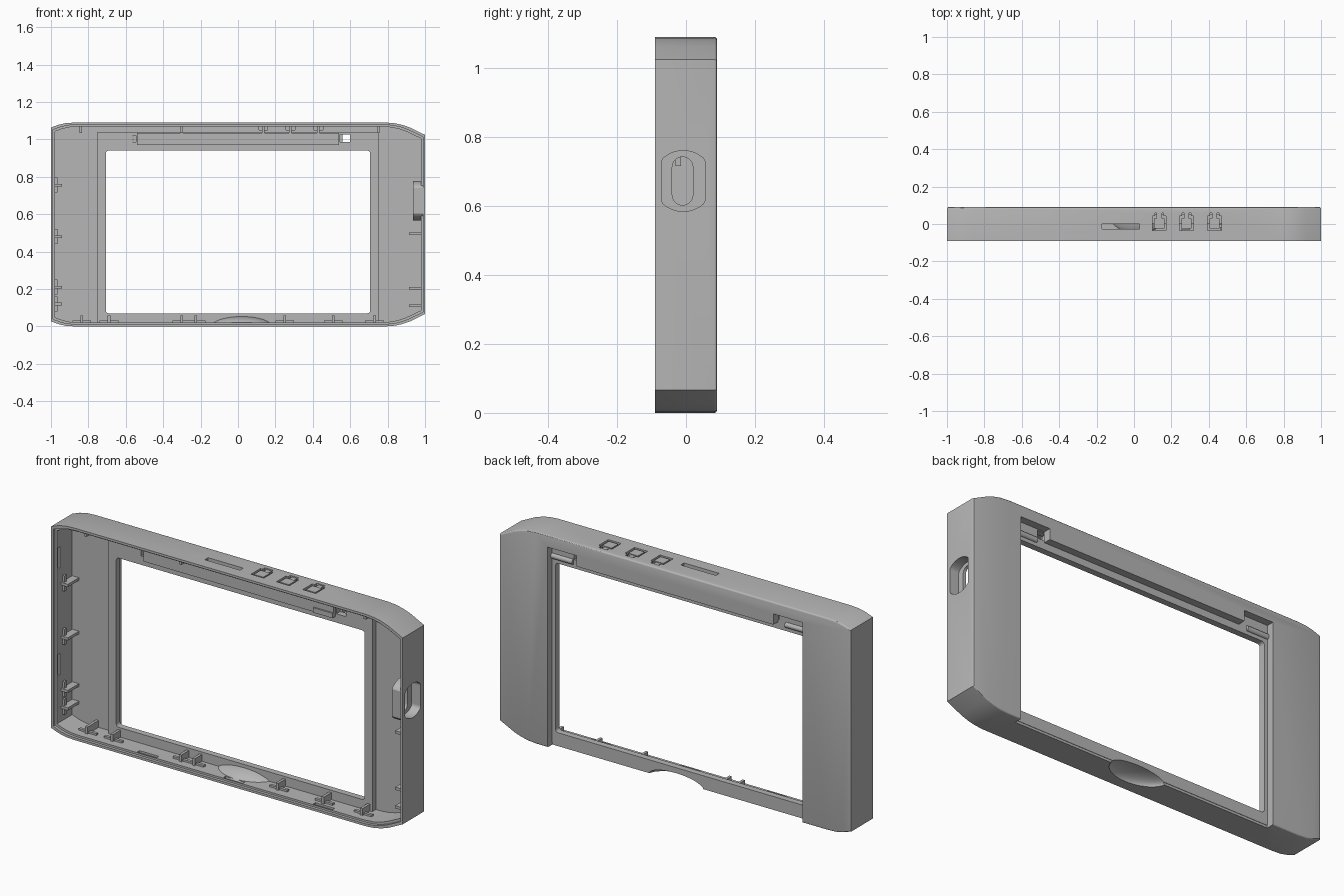
import bpy, bmesh, math
from mathutils import Matrix, Vector

if "Cube" in bpy.data.objects:
    bpy.data.objects.remove(bpy.data.objects["Cube"])

grey = bpy.data.materials.new("case grey")
grey.use_nodes = True
COLOUR = (0.47, 0.47, 0.47, 1)
grey.diffuse_color = COLOUR
grey.node_tree.nodes["Principled BSDF"].inputs["Base Color"].default_value = COLOUR

MID = 0.545          # mid height of the case
BACK = 0.05          # inside face of the back wall


def finish(bm, name):
    bmesh.ops.recalc_face_normals(bm, faces=bm.faces)
    mesh = bpy.data.meshes.new(name)
    bm.to_mesh(mesh)
    bm.free()
    mesh.materials.append(grey)
    ob = bpy.data.objects.new(name, mesh)
    bpy.context.scene.collection.objects.link(ob)
    return ob


def box(name, x, y, z):
    bm = bmesh.new()
    size = [b - a for a, b in (x, y, z)]
    centre = [(a + b) / 2 for a, b in (x, y, z)]
    bmesh.ops.create_cube(bm, size=1, matrix=Matrix.Translation(centre) @ Matrix.Diagonal((*size, 1)))
    return finish(bm, name)


def prism(name, points, offset, soften=0):
    """Extrude a closed 3D polygon; optionally round the far rim."""
    bm = bmesh.new()
    face = bm.faces.new([bm.verts.new(p) for p in points])
    far = bmesh.ops.extrude_face_region(bm, geom=[face])["geom"]
    verts = [g for g in far if isinstance(g, bmesh.types.BMVert)]
    bmesh.ops.translate(bm, verts=verts, vec=offset)
    if soften:
        rim = [e for e in bm.edges if all(v in verts for v in e.verts)]
        bmesh.ops.bevel(bm, geom=rim, offset=soften, segments=3, profile=0.5, affect='EDGES')
    return finish(bm, name)


def ellipsoid(name, centre, radii):
    bm = bmesh.new()
    bmesh.ops.create_uvsphere(bm, u_segments=48, v_segments=24, radius=1,
                              matrix=Matrix.Translation(centre) @ Matrix.Diagonal((*radii, 1)))
    return bm


def cut(target, cutter, keep=False):
    mod = target.modifiers.new("cut", 'BOOLEAN')
    mod.operation, mod.solver, mod.object = 'DIFFERENCE', 'EXACT', cutter
    bpy.context.view_layer.objects.active = target
    bpy.ops.object.modifier_apply(modifier=mod.name)
    if not keep:
        bpy.data.objects.remove(cutter)


def outline(inset, y):
    """Case silhouette: broad sloping corners at +x, small ones at -x."""
    top = [(-1, 1.063), (-0.96, 1.078), (-0.92, 1.087), (-0.87, 1.09),
           (0.79, 1.09), (0.84, 1.086), (0.88, 1.077), (0.92, 1.063), (1, 1.024)]
    loop = top + [(x, 2 * MID - z) for x, z in reversed(top)]
    return [(x * (1 - inset), y, MID + (z - MID) * (1 - inset / MID)) for x, z in loop]


def clipped_circle(x, r, half):
    """Port shape: a circle trimmed to straight sides."""
    pts = []
    for i in range(48):
        a = math.tau * (i + 0.5) / 48
        pts.append((x, -0.008 + max(-half, min(half, r * math.cos(a))), 0.672 + r * math.sin(a)))
    unique = [p for i, p in enumerate(pts) if (Vector(p) - Vector(pts[i - 1])).length > 1e-5]
    return unique


def slot(x, half, straight):
    pts = []
    for i in range(24):
        a = math.pi * (i % 12) / 11
        s = 1 if i < 12 else -1
        pts.append((x, -0.01 + s * half * math.cos(a), 0.672 + s * (straight + half * math.sin(a))))
    return pts


# Outer shell, hollowed from the front with a stepped rim
case = prism("case_shell", outline(0, -0.09), (0, 0.18, 0), soften=0.008)
cut(case, prism("cavity", outline(0.022, -0.12), (0, BACK + 0.12, 0)))
cut(case, prism("rim_step", outline(0.012, -0.12), (0, 0.045, 0)))

# Back recess, running out through the lower edge, with hinge notches above
cut(case, box("recess", (-0.725, 0.725), (BACK, 0.2), (-0.05, 0.975)))
for s in (-1, 1):
    cut(case, box("notch", sorted((s * 0.56, s * 0.725)), (0.03, 0.2), (0.95, 1.03)))

# Inner frame around the window
frame = box("window_frame", (-0.75, 0.75), (0.02, BACK + 0.002), (0.012, 1.04))
window = box("window_cut", (-0.707, 0.707), (-0.1, 0.2), (0.07, 0.94))
bm = bmesh.new()
bm.from_mesh(window.data)
corners = [e for e in bm.edges if abs(e.verts[0].co.y - e.verts[1].co.y) > 0.1]
bmesh.ops.bevel(bm, geom=corners, offset=0.015, segments=4, profile=0.5, affect='EDGES')
bm.to_mesh(window.data)
bm.free()
cut(frame, window)
cut(frame, box("hinge_hole", (0.545, 0.6), (-0.1, 0.2), (0.985, 1.025)))
cut(frame, box("hinge_hole", (-0.565, -0.545), (-0.1, 0.2), (0.985, 1.02)))

# Hinge cover bar and hinge rods
box("hinge_cover", (-0.54, 0.54), (0.004, 0.022), (0.97, 1.035))
box("hinge_cover_end", (0.43, 0.54), (-0.004, 0.006), (0.97, 0.995))
for s, side in ((-1, "right"), (1, "left")):
    bm = bmesh.new()
    place = Matrix.Translation((s * 0.665, 0.05, 0.972)) @ Matrix.Rotation(math.pi / 2, 4, 'Y')
    bmesh.ops.create_cone(bm, cap_ends=True, segments=24, radius1=0.014, radius2=0.014, depth=0.12, matrix=place)
    finish(bm, side + "_hinge_rod")

# Thumb scoop in the lower edge and its bulge inside
bm = ellipsoid("bulge", (0.02, 0.06, 0), (0.17, 0.12, 0.056))
for co, no in (((0, 0, 0.008), (0, 0, -1)), ((0, BACK - 0.001, 0), (0, 1, 0))):
    bmesh.ops.bisect_plane(bm, geom=bm.verts[:] + bm.edges[:] + bm.faces[:],
                           plane_co=co, plane_no=no, clear_outer=True)
    bmesh.ops.holes_fill(bm, edges=[e for e in bm.edges if e.is_boundary])
bulge = finish(bm, "thumb_scoop_bulge")
scoop = finish(ellipsoid("scoop", (0.02, 0.062, -0.002), (0.155, 0.1, 0.044)), "scoop_cutter")
for part in (case, frame, bulge):
    cut(part, scoop, keep=True)
bpy.data.objects.remove(scoop)

# Side port: housing inside, dished pocket outside, slot through
housing = prism("port_housing", clipped_circle(0.935, 0.105, 0.075), (0.055, 0, 0))
for part in (case, housing):
    cut(part, prism("pocket", clipped_circle(0.95, 0.088, 0.0625), (0.1, 0, 0)))
cut(housing, prism("port_slot", slot(0.9, 0.03, 0.04), (0.2, 0, 0)))

# Top edge: card slot and three push buttons on tabs
cut(case, box("card_slot", (-0.17, 0.03), (-0.027, 0.0), (1.05, 1.2)))
for i, x in enumerate((0.135, 0.28, 0.43)):
    cut(case, box("button_gap", (x - 0.037, x + 0.037), (-0.035, 0.042), (1.05, 1.2)))
    cut(case, box("tab_gap", (x - 0.024, x + 0.024), (0.03, 0.06), (1.05, 1.2)))
    box(f"button_{i + 1}", (x - 0.027, x + 0.027), (-0.025, 0.03), (1.07, 1.088))
    box(f"button_tab_{i + 1}", (x - 0.014, x + 0.014), (0.025, 0.062), (1.07, 1.084))

# Snap grooves inside the walls
SNAP = (-0.07, -0.05)
for x in (-0.47, 0.02, 0.53):
    cut(case, box("groove", (x - 0.055, x + 0.055), SNAP, (0.012, 0.05)))
for x in (-0.47, 0.63):
    cut(case, box("groove", (x - 0.055, x + 0.055), SNAP, (1.04, 1.078)))
for z in (0.345, 0.895):
    for s in (-1, 1):
        cut(case, box("groove", sorted((s * 0.95, s * 0.988)), SNAP, (z - 0.055, z + 0.055)))

# Support ribs on the floor, ceiling and side walls
for i, x in enumerate((-0.835, -0.69, -0.3, -0.225, 0.25, 0.51, 0.73)):
    box(f"floor_rib_{i + 1}", (x - 0.007, x + 0.007), (-0.04, 0.052), (0.015, 0.058))
    box(f"floor_rib_foot_{i + 1}", (x - 0.05, x + 0.05), (-0.03, -0.015), (0.015, 0.032))
for i, x in enumerate((-0.84, -0.3, 0.135, 0.28, 0.43, 0.75)):
    box(f"ceiling_rib_{i + 1}", (x - 0.007, x + 0.007), (0.0 if 0 < x < 0.5 else -0.04, 0.052),
        (1.035, 1.07 if x < 0.5 else 1.075))
for i, z in enumerate((0.12, 0.21, 0.48, 0.755)):
    box(f"right_wall_rib_{i + 1}", (-0.985, -0.94), (-0.04, 0.052), (z - 0.007, z + 0.007))
    box(f"right_wall_foot_{i + 1}", (-0.985, -0.965), (-0.03, -0.015), (z - 0.04, z + 0.04))
for i, z in enumerate((0.11, 0.205, 0.495)):
    box(f"left_wall_rib_{i + 1}", (0.915, 0.985), (-0.03, 0.052), (z - 0.007, z + 0.007))

# Smooth the rounded surfaces, keeping edges sharp
bpy.ops.object.select_all(action='DESELECT')
for ob in (case, frame, bulge, housing):
    ob.select_set(True)
bpy.context.view_layer.objects.active = case
bpy.ops.object.shade_smooth_by_angle(angle=math.radians(30))
